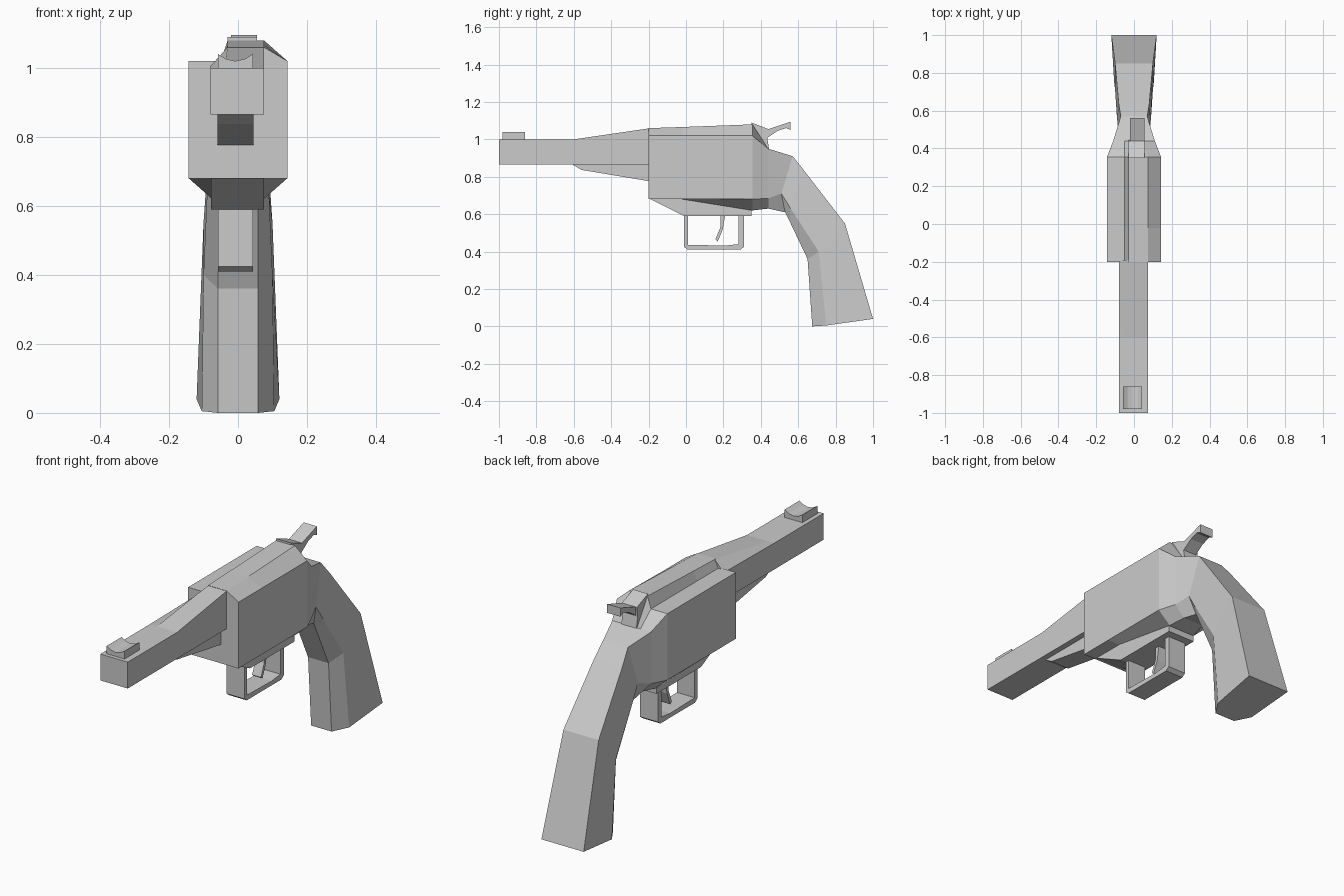
import bpy, bmesh


def loft(name, sections):
    """Skin matching rings of points and cap both ends."""
    bm = bmesh.new()
    rings = [[bm.verts.new(p) for p in s] for s in sections]
    n = len(rings[0])
    for a, b in zip(rings, rings[1:]):
        for i in range(n):
            j = (i + 1) % n
            bm.faces.new((a[i], a[j], b[j], b[i]))
    bm.faces.new(rings[0])
    bm.faces.new(rings[-1])
    bmesh.ops.remove_doubles(bm, verts=bm.verts, dist=0.0005)
    bmesh.ops.recalc_face_normals(bm, faces=bm.faces)
    mesh = bpy.data.meshes.new(name)
    bm.to_mesh(mesh)
    bm.free()
    ob = bpy.data.objects.new(name, mesh)
    bpy.context.collection.objects.link(ob)
    return ob


def side_profile(name, pts, x0, x1):
    """Extrude a (y, z) outline across x."""
    return loft(name, [[(x, y, z) for y, z in pts] for x in (x0, x1)])


# Barrel: square muzzle rising into the top strap
def barrel_ring(y, z_left, z_top, x_ridge):
    return [(-0.08, y, 0.865), (0.075, y, 0.865), (0.075, y, z_top),
            (x_ridge, y, z_top), (-0.08, y, z_left)]


loft("barrel", [barrel_ring(-1.0, 1.0, 1.0, -0.04),
                barrel_ring(-0.6, 1.0, 1.0, -0.04),
                barrel_ring(-0.19, 1.005, 1.06, -0.03)])

# Lug under the barrel
side_profile("barrel_lug", [(-0.61, 0.867), (-0.56, 0.837), (-0.19, 0.775),
                            (-0.19, 0.867)], -0.06, 0.045)

# Front sight with a hollowed top
notch = [(-0.058, 0.995), (0.043, 0.995), (0.043, 1.04), (0.02, 1.026),
         (-0.008, 1.02), (-0.035, 1.026), (-0.058, 1.04)]
loft("front_sight", [[(x, y, z) for x, z in notch] for y in (-0.98, -0.86)])

# Frame and grip: one skin. Each row holds back edge, side crease and front
# edge as (y, z, half width), then the ridge as (z, left x, right x).
rows = [
    ((-0.2, 1.02, 0.143), (-0.2, 0.68, 0.143), (-0.2, 0.68, 0.075), (1.06, -0.03, 0.075)),
    ((-0.02, 1.02, 0.143), (-0.02, 0.68, 0.143), (-0.02, 0.68, 0.075), (1.066, -0.03, 0.075)),
    ((0.355, 1.02, 0.143), (0.355, 0.68, 0.143), (0.355, 0.62, 0.075), (1.08, -0.03, 0.075)),
    ((0.44, 0.95, 0.11), (0.44, 0.685, 0.11), (0.44, 0.63, 0.058), (0.95, -0.03, 0.05)),
    ((0.57, 0.91, 0.07), (0.51, 0.71, 0.085), (0.53, 0.61, 0.058), (0.91, -0.03, 0.04)),
    ((0.63, 0.835, 0.08), (0.56, 0.63, 0.09), (0.55, 0.57, 0.058), (0.835, -0.03, 0.04)),
    ((0.85, 0.55, 0.1), (0.71, 0.40, 0.1), (0.65, 0.36, 0.058), (0.55, -0.03, 0.04)),
    ((1.0, 0.04, 0.12), (0.75, 0.005, 0.105), (0.675, 0.0, 0.058), (0.04, -0.03, 0.04)),
]
loft("frame_and_grip", [
    [(-f[2], f[0], f[1]), (f[2], f[0], f[1]), (m[2], m[0], m[1]),
     (b[2], b[0], b[1]), (r[2], b[0], r[0]), (r[1], b[0], r[0]),
     (r[1] - 0.02, b[0], b[1]), (-b[2], b[0], b[1]), (-m[2], m[0], m[1])]
    for b, m, f, r in rows])

# Lower frame plate above the trigger guard
side_profile("lower_frame", [(-0.2, 0.685), (-0.15, 0.66), (-0.01, 0.59),
                             (0.35, 0.59), (0.35, 0.685)], -0.078, 0.075)

# Trigger guard strap
side_profile("trigger_guard", [
    (-0.01, 0.6), (-0.01, 0.425), (0.01, 0.41), (0.29, 0.41), (0.31, 0.425),
    (0.31, 0.6), (0.282, 0.6), (0.282, 0.44), (0.21, 0.432), (0.012, 0.436),
    (0.012, 0.6)], -0.058, 0.043)

# Trigger
side_profile("trigger", [(0.185, 0.6), (0.184, 0.53), (0.157, 0.465),
                         (0.17, 0.455), (0.197, 0.52), (0.21, 0.6)], -0.03, 0.02)

# Hammer body and its spur
side_profile("hammer_body", [(0.35, 1.09), (0.44, 1.055), (0.435, 1.005),
                             (0.445, 0.945), (0.35, 0.99)], -0.03, 0.055)
side_profile("hammer_spur", [(0.42, 1.06), (0.44, 1.055), (0.56, 1.095),
                             (0.56, 1.05), (0.535, 1.06), (0.49, 1.045),
                             (0.43, 1.005)], -0.02, 0.055)
